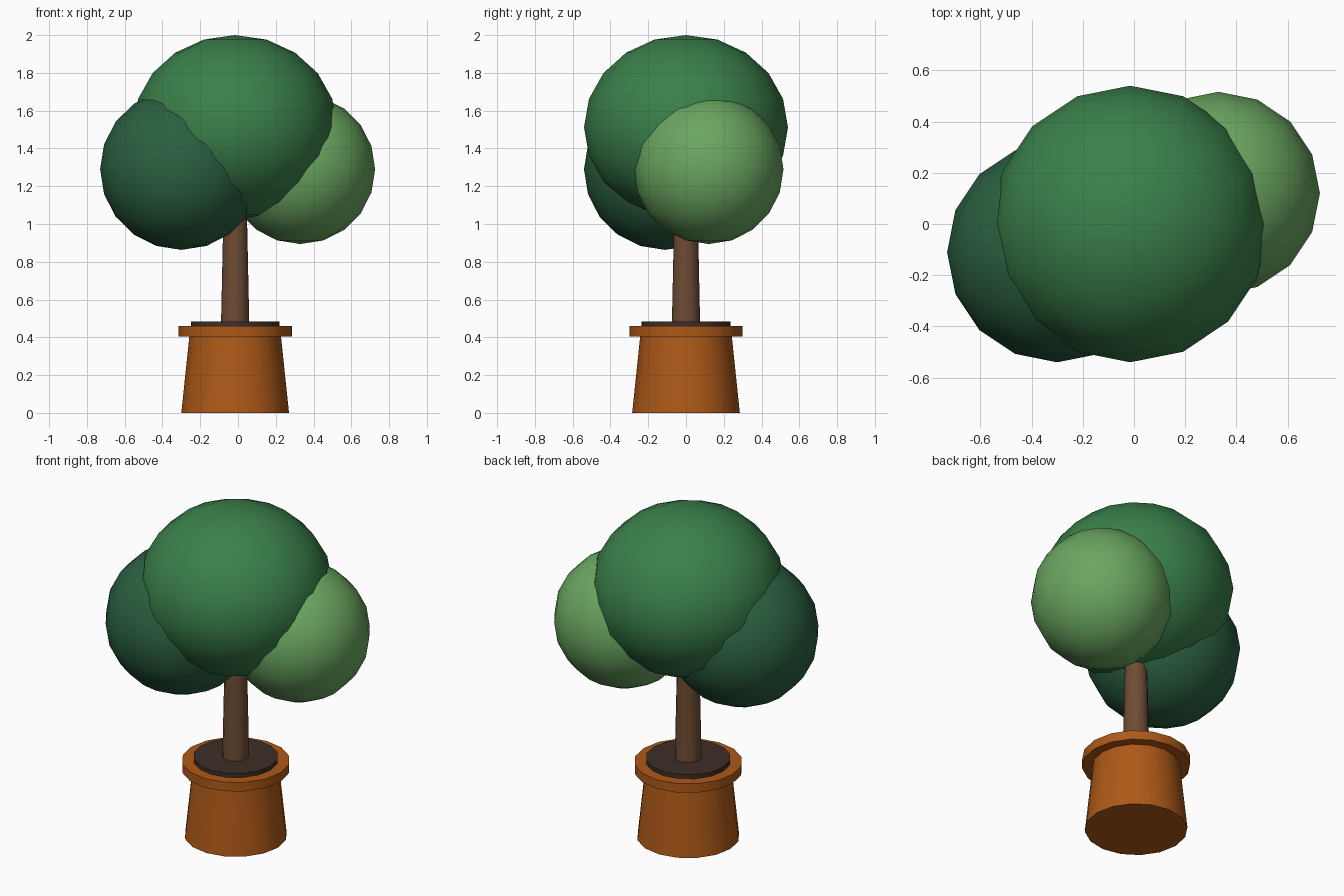
import bpy
import math

if "Cube" in bpy.data.objects:
    bpy.data.objects.remove(bpy.data.objects["Cube"])

CX = -0.015  # axis of pot, trunk and main crown


def finish(name, color, angle):
    ob = bpy.context.object
    ob.name = name
    mat = bpy.data.materials.new(name + "_colour")
    mat.diffuse_color = (*color, 1)
    mat.use_nodes = True
    mat.node_tree.nodes["Principled BSDF"].inputs["Base Color"].default_value = mat.diffuse_color
    ob.data.materials.append(mat)
    bpy.ops.object.shade_smooth_by_angle(angle=math.radians(angle))
    return ob


def tapered(name, z0, z1, r0, r1, sides, color):
    bpy.ops.mesh.primitive_cone_add(vertices=sides, radius1=r0, radius2=r1,
                                    depth=z1 - z0, location=(CX, 0, (z0 + z1) / 2))
    return finish(name, color, 40)


def leaf_ball(name, centre, radius, height, color):
    bpy.ops.mesh.primitive_uv_sphere_add(segments=16, ring_count=10, radius=1,
                                         location=centre)
    bpy.context.object.scale = (radius, radius, height)
    bpy.ops.object.transform_apply(location=False, rotation=False, scale=True)
    return finish(name, color, 60)


TERRACOTTA = (0.42, 0.10, 0.009)

# Pot, rim and soil
tapered("pot", 0, 0.43, 0.285, 0.24, 16, TERRACOTTA)
tapered("pot_rim", 0.405, 0.46, 0.30, 0.30, 16, TERRACOTTA)
tapered("soil", 0.435, 0.485, 0.235, 0.235, 16, (0.048, 0.027, 0.019))

# Trunk
tapered("trunk", 0.46, 1.26, 0.075, 0.058, 12, (0.156, 0.072, 0.034))

# Foliage
leaf_ball("crown_main", (CX, 0, 1.512), 0.54, 0.488, (0.042, 0.216, 0.069))
leaf_ball("crown_left", (-0.30, -0.11, 1.29), 0.43, 0.427, (0.023, 0.117, 0.051))
leaf_ball("crown_right", (0.33, 0.12, 1.29), 0.396, 0.396, (0.144, 0.381, 0.117))
